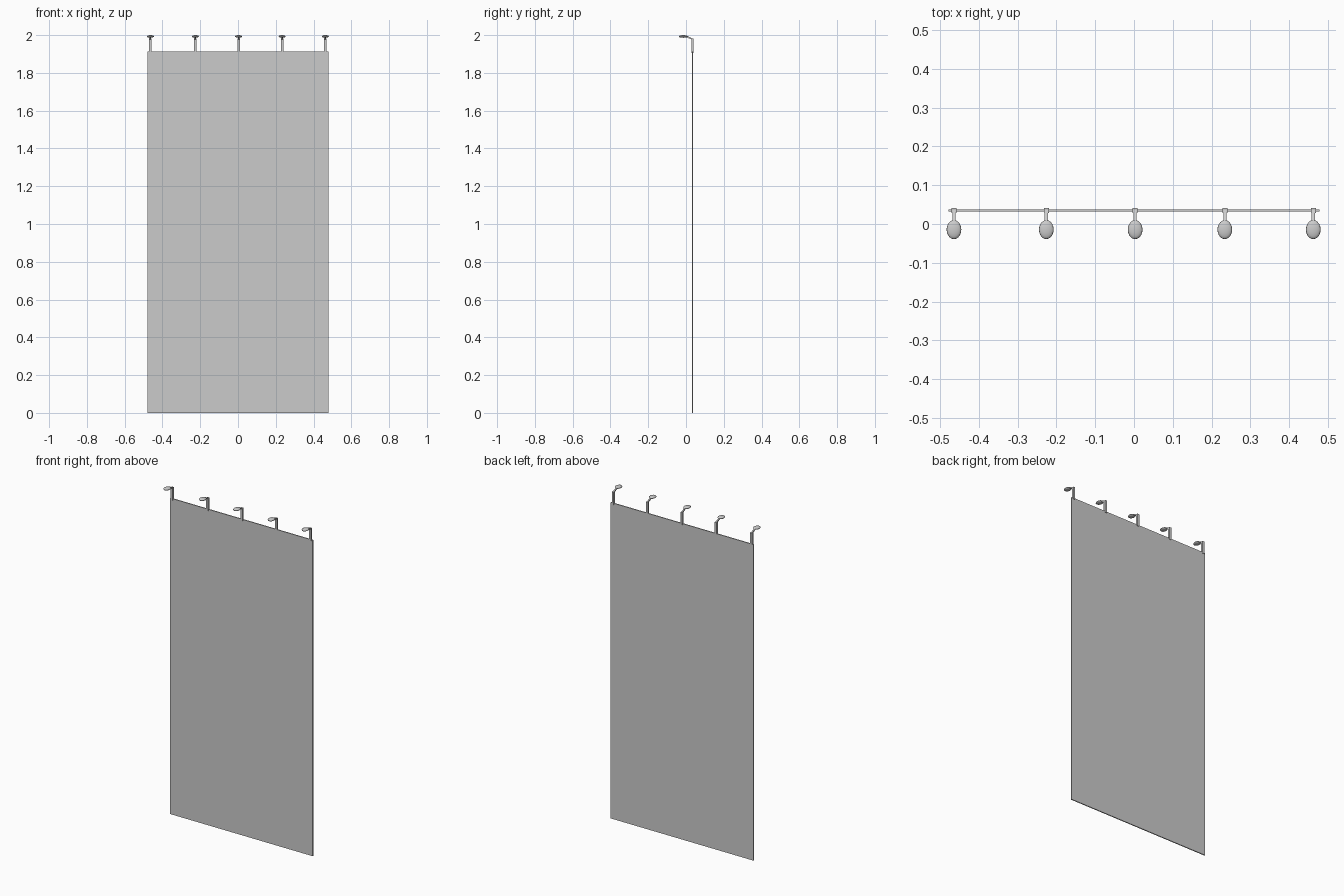
import bpy, bmesh, math
from mathutils import Vector

if "Cube" in bpy.data.objects:
    bpy.data.objects.remove(bpy.data.objects["Cube"])

grey = bpy.data.materials.new("light_grey")
grey.diffuse_color = (0.6, 0.6, 0.6, 1)
grey.use_nodes = True
grey.node_tree.nodes["Principled BSDF"].inputs["Base Color"].default_value = grey.diffuse_color


def finish(name, bm, smooth=False):
    bmesh.ops.recalc_face_normals(bm, faces=bm.faces)
    for f in bm.faces:
        f.smooth = smooth
    me = bpy.data.meshes.new(name)
    bm.to_mesh(me)
    bm.free()
    ob = bpy.data.objects.new(name, me)
    bpy.context.collection.objects.link(ob)
    me.materials.append(grey)
    return ob


def box(bm, lo, hi):
    verts = bmesh.ops.create_cube(bm, size=1)["verts"]
    lo, hi = Vector(lo), Vector(hi)
    for v in verts:
        v.co = Vector([(lo[i] + hi[i]) / 2 + v.co[i] * (hi[i] - lo[i]) for i in range(3)])


# Hanging sheet: thin flat panel
bm = bmesh.new()
box(bm, (-0.478, 0.032, 0), (0.478, 0.038, 1.914))
finish("panel", bm)

# Row of hangers along the top edge
for i, x in enumerate((-0.464, -0.226, 0.003, 0.234, 0.462)):
    # upright clip
    bm = bmesh.new()
    box(bm, (x - 0.0065, 0.028, 1.906), (x + 0.0065, 0.041, 1.982))
    finish(f"hanger_stem_{i + 1}", bm)

    # sloping arm, side profile extruded across x
    bm = bmesh.new()
    profile = [(0.036, 1.973), (0.036, 1.982), (0.005, 1.996), (-0.004, 1.994), (0.005, 1.988)]
    face = bm.faces.new([bm.verts.new((x - 0.004, y, z)) for y, z in profile])
    new = bmesh.ops.extrude_face_region(bm, geom=[face])["geom"]
    bmesh.ops.translate(bm, vec=(0.008, 0, 0),
                        verts=[g for g in new if isinstance(g, bmesh.types.BMVert)])
    finish(f"hanger_arm_{i + 1}", bm)

    # flattened oval pad, softly rounded
    bm = bmesh.new()
    bmesh.ops.create_uvsphere(bm, u_segments=20, v_segments=8, radius=1)
    for v in bm.verts:
        v.co = Vector((x + v.co.x * 0.019, -0.0145 + v.co.y * 0.0245, 1.993 + v.co.z * 0.007))
    finish(f"hanger_pad_{i + 1}", bm, True)
